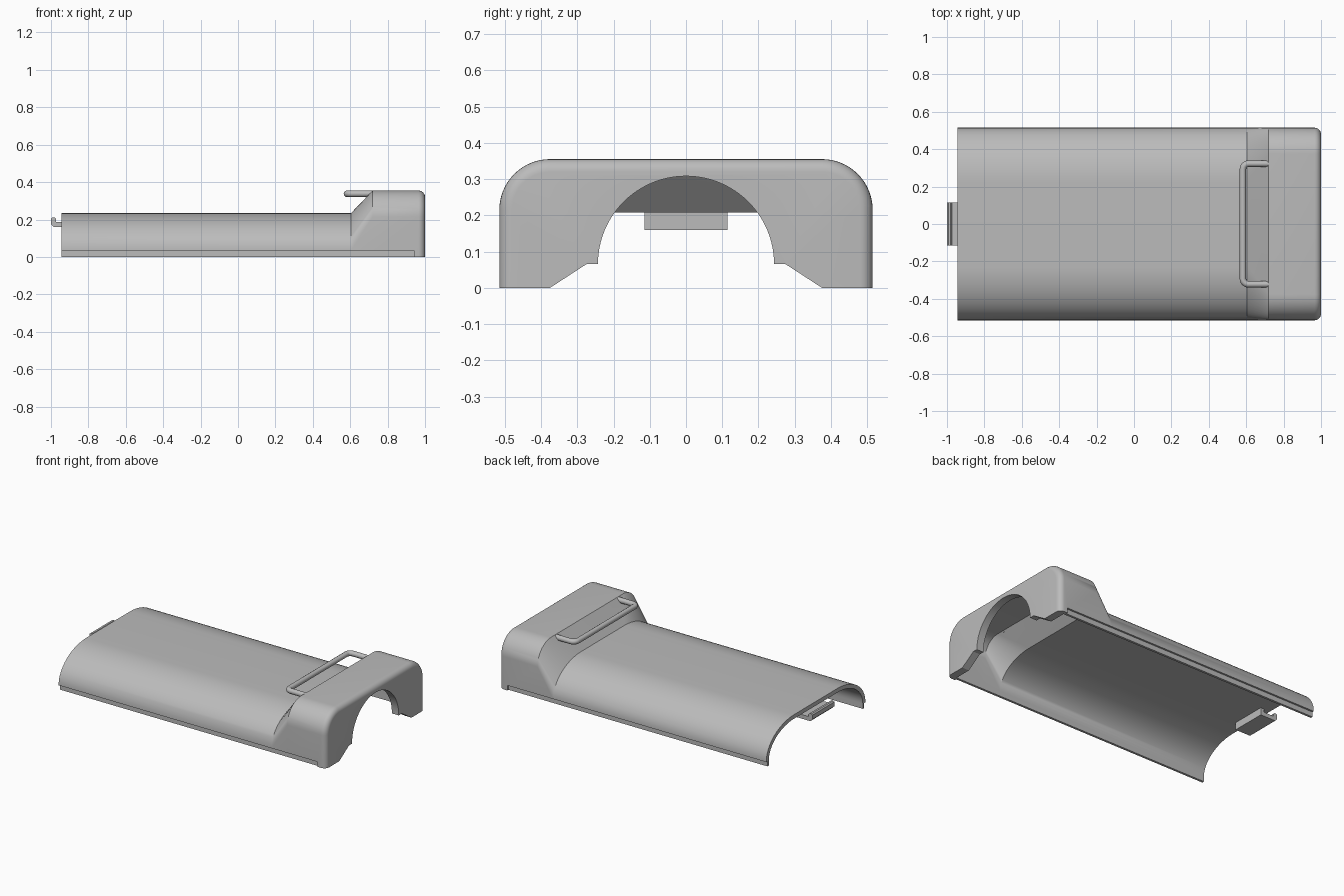
import bpy, bmesh
from math import sin, cos, pi

cube = bpy.data.objects.get("Cube")
if cube:
    bpy.data.objects.remove(cube, do_unlink=True)

grey = bpy.data.materials.new("light grey plastic")
grey.use_nodes = True
colour = (0.5, 0.5, 0.5, 1)
grey.diffuse_color = colour
grey.node_tree.nodes["Principled BSDF"].inputs["Base Color"].default_value = colour

SEG = 16


def make(name, bm):
    bmesh.ops.recalc_face_normals(bm, faces=bm.faces)
    mesh = bpy.data.meshes.new(name)
    bm.to_mesh(mesh)
    bm.free()
    mesh.materials.append(grey)
    obj = bpy.data.objects.new(name, mesh)
    bpy.context.collection.objects.link(obj)
    return obj


def activate(obj):
    bpy.ops.object.select_all(action='DESELECT')
    obj.select_set(True)
    bpy.context.view_layer.objects.active = obj


def smooth(obj, angle=0.5):
    activate(obj)
    bpy.ops.object.shade_smooth_by_angle(angle=angle)


def loft(name, sections):
    """Skin a list of equal-length point loops and cap both ends."""
    bm = bmesh.new()
    rings = [[bm.verts.new(p) for p in s] for s in sections]
    for a, b in zip(rings, rings[1:]):
        for i in range(len(a)):
            j = (i + 1) % len(a)
            bm.faces.new((a[i], a[j], b[j], b[i]))
    bm.faces.new(rings[0])
    bm.faces.new(rings[-1])
    return make(name, bm)


def arch(x, width, top, ry, rz, bottom=0.0, inset=0.0):
    """Cross-section with straight sides and elliptical upper corners."""
    width, top, ry, rz = (v - inset for v in (width, top, ry, rz))
    half = [(width, bottom)]
    for i in range(SEG + 1):
        t = i / SEG * pi / 2
        half.append((width - ry + ry * cos(t), top - rz + rz * sin(t)))
    return [(x, y, z) for y, z in half] + [(x, -y, z) for y, z in reversed(half)]


def box(name, lo, hi):
    return loft(name, [[(x, lo[1], lo[2]), (x, hi[1], lo[2]),
                        (x, hi[1], hi[2]), (x, lo[1], hi[2])] for x in (lo[0], hi[0])])


def cut(obj, cutter):
    cutter.hide_render = True
    mod = obj.modifiers.new("cut", 'BOOLEAN')
    mod.operation = 'DIFFERENCE'
    mod.solver = 'EXACT'
    mod.object = cutter
    activate(obj)
    bpy.ops.object.modifier_apply(modifier=mod.name)
    bpy.data.objects.remove(cutter, do_unlink=True)


# Outer skin: low cover, ramp, raised head with a rounded end
LOW = (0.515, 0.235, 0.29, 0.2)
HIGH = (0.515, 0.355, 0.14, 0.14)
WALL, ROUND = 0.027, 0.035
outer = [arch(-0.945, *LOW), arch(0.605, *LOW), arch(0.72, *HIGH)]
for i in range(7):
    t = i / 6 * pi / 2
    outer.append(arch(1 - ROUND + ROUND * sin(t), *HIGH, inset=ROUND * (1 - cos(t))))
shell = loft("cover_shell", outer)

# Hollow interior
inner = dict(bottom=-0.1, inset=WALL)
cut(shell, loft("cavity", [arch(-1.1, *LOW, **inner), arch(0.616, *LOW, **inner),
                           arch(0.731, *HIGH, **inner), arch(0.95, *HIGH, **inner)]))

# Arched opening through the end wall, with chamfered feet
half = [(0.375 + 0.15, -0.1), (0.375, 0.0), (0.275, 0.065)]
for i in range(25):
    t = i / 24 * pi / 2
    half.append((0.243 * cos(t), 0.065 + 0.243 * sin(t)))
outline = half + [(-y, z) for y, z in reversed(half[:-1])]
cut(shell, loft("opening", [[(x, y, z) for y, z in outline] for x in (0.9, 1.1)]))

# Recessed lip along both lower edges
for side in (-1, 1):
    ys = sorted((side * 0.503, side * 0.6))
    cut(shell, box("lip_cut", (-1.1, ys[0], -0.1), (0.94, ys[1], 0.033)))
smooth(shell)

# Latch hook under the open end
hook_profile = [(-0.875, 0.22), (-0.875, 0.16), (-0.985, 0.16), (-1.0, 0.175),
                (-1.0, 0.203), (-0.993, 0.21), (-0.98, 0.21), (-0.973, 0.203),
                (-0.973, 0.187), (-0.9, 0.187), (-0.9, 0.22)]
hook = loft("latch_hook", [[(x, y, z) for x, z in hook_profile] for y in (-0.115, 0.115)])
smooth(hook)

# Strap loop projecting from the top of the ramp
R, BAR = 0.03, 0.0175
X0, Y0, Z0 = 0.565 + BAR, 0.34 - BAR, 0.355 - BAR
path = [(0.725, Y0)]
for i in range(7):
    t = i / 6 * pi / 2
    path.append((X0 + R - R * sin(t), Y0 - R + R * cos(t)))
path += [(x, -y) for x, y in reversed(path)]
curve = bpy.data.curves.new("strap_loop", 'CURVE')
curve.dimensions = '3D'
curve.bevel_depth = BAR
curve.bevel_resolution = 3
curve.use_fill_caps = True
spline = curve.splines.new('POLY')
spline.points.add(len(path) - 1)
for point, (x, y) in zip(spline.points, path):
    point.co = (x, y, Z0, 1)
curve.materials.append(grey)
loop = bpy.data.objects.new("strap_loop", curve)
bpy.context.collection.objects.link(loop)
activate(loop)
bpy.ops.object.convert(target='MESH')
smooth(bpy.context.view_layer.objects.active, 0.9)
